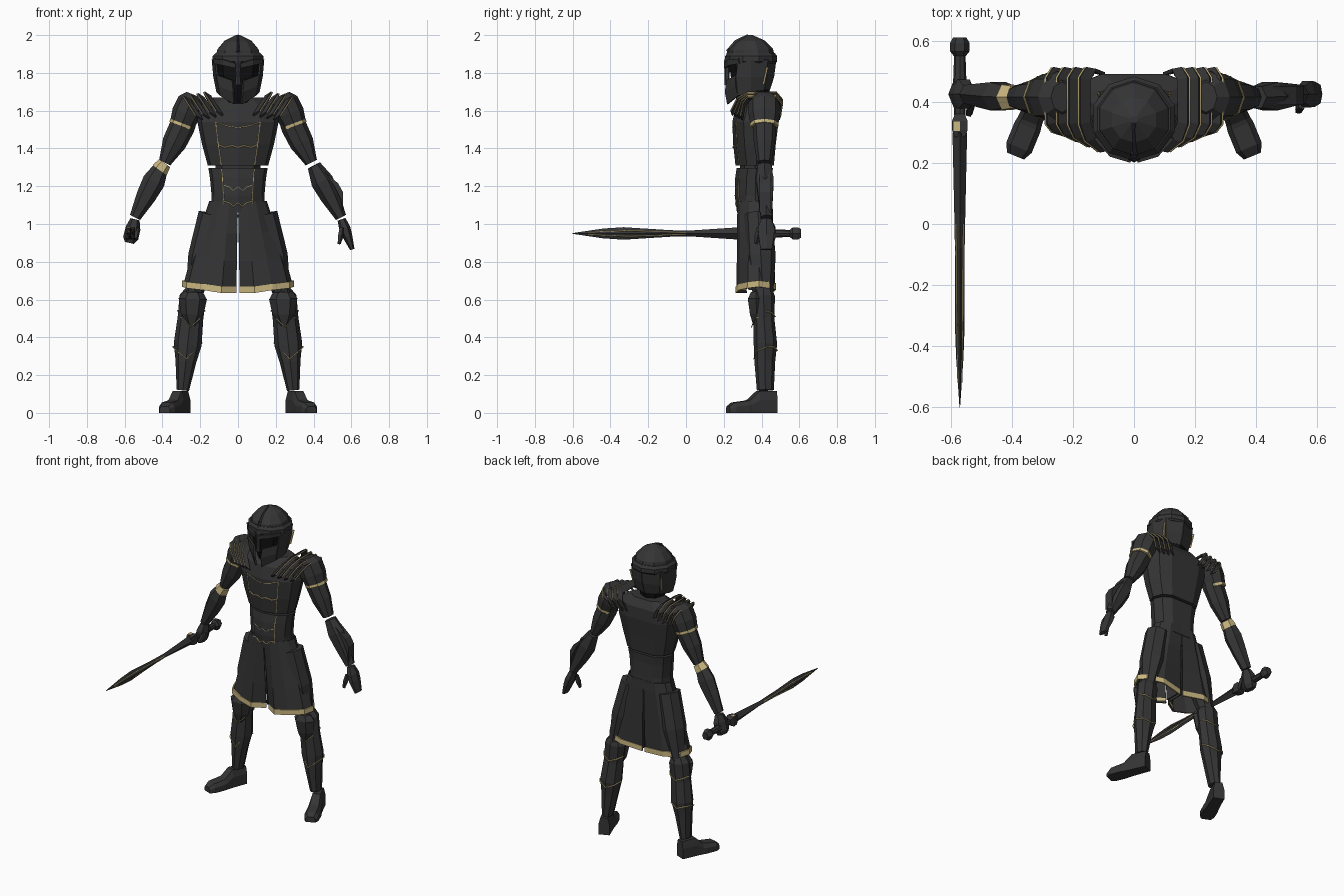
import bpy, bmesh, math
from mathutils import Vector as V


def material(name, c):
    m = bpy.data.materials.new(name)
    m.diffuse_color = (*c, 1)
    return m


DARK = material("dark_steel", (0.035, 0.035, 0.036))
GOLD = material("gold", (0.6, 0.48, 0.22))
BLACK = material("black", (0.006, 0.006, 0.006))


def finish(ob, mat, mirror, thick=0):
    bpy.context.collection.objects.link(ob)
    ob.data.materials.append(mat)
    if thick:
        s = ob.modifiers.new("Solidify", 'SOLIDIFY')
        s.thickness, s.offset = thick, 0
    if mirror:
        ob.modifiers.new("Mirror", 'MIRROR')
    return ob


def skin(name, rows, mat=DARK, closed=True, caps=True, mirror=False, thick=0):
    """Bridge rows of points with flat faces."""
    bm = bmesh.new()
    vs = [[bm.verts.new(p) for p in r] for r in rows]
    n = len(rows[0])
    for a, b in zip(vs, vs[1:]):
        for j in range(n if closed else n - 1):
            k = (j + 1) % n
            bm.faces.new((a[j], a[k], b[k], b[j]))
    if caps:
        bm.faces.new(vs[0])
        bm.faces.new(vs[-1])
    bmesh.ops.recalc_face_normals(bm, faces=bm.faces)
    me = bpy.data.meshes.new(name)
    bm.to_mesh(me)
    bm.free()
    return finish(bpy.data.objects.new(name, me), mat, mirror, thick)


def limb(name, a, b, secs, n=8, mat=DARK, mirror=False, rot=0):
    """Faceted loft from a to b; secs = (t, width, depth, width shift, depth shift)."""
    a, b = V(a), V(b)
    ax = (b - a).normalized()
    w = ax.cross(V((0, 1, 0)) if abs(ax.y) < 0.9 else V((0, 0, 1))).normalized()
    v = w.cross(ax)
    rows = []
    for s in secs:
        t, rw, rd, ow, od = (*s, 0, 0)[:5]
        angs = [rot + math.tau * i / n for i in range(n)]
        rows.append([a.lerp(b, t) + w * (ow + rw * math.cos(q)) + v * (od + rd * math.sin(q)) for q in angs])
    return skin(name, rows, mat, mirror=mirror)


def trim(name, pts, r=0.004, mirror=True):
    cu = bpy.data.curves.new(name, 'CURVE')
    cu.dimensions = '3D'
    cu.bevel_depth, cu.bevel_resolution = r, 0
    sp = cu.splines.new('POLY')
    sp.points.add(len(pts) - 1)
    for p, q in zip(sp.points, pts):
        p.co = (*q, 1)
    return finish(bpy.data.objects.new(name, cu), GOLD, mirror)


def half_ring(z, w, f, b):
    """Half of a torso outline, front centre to back centre."""
    m = (f + b) / 2
    return [(0, f, z), (.55 * w, f + .02, z), (.9 * w, f + .06, z), (w, m + .01, z),
            (.85 * w, b - .03, z), (.5 * w, b, z), (0, b, z)]


# torso
chest = [(1.31, .16, .262, .465), (1.42, .19, .25, .475), (1.54, .215, .245, .49),
         (1.62, .21, .265, .49), (1.67, .13, .31, .46)]
skin("chest_plate", [half_ring(*c) for c in chest], closed=False, mirror=True)
belly = [(1.06, .145, .27, .46), (1.15, .14, .258, .455), (1.24, .148, .26, .455), (1.297, .157, .268, .46)]
skin("abdomen", [half_ring(*c) for c in belly], closed=False, mirror=True)
limb("waist_core", (0, .365, 1.32), (0, .365, 1.28), [(0, .12, .08), (1, .12, .08)])
trim("chest_line", [(0, .248, 1.405), (.03, .254, 1.415), (.07, .264, 1.405), (.105, .271, 1.42)])
trim("pectoral_line", [(0, .245, 1.51), (.06, .256, 1.52), (.118, .264, 1.54)], .002)
for z in (1.185, 1.1):
    trim("belly_line", [(0, .262, z + .012), (.025, .268, z - .008), (.045, .273, z + .012), (.072, .28, z + .018)])
trim("chest_side_line", [(.088, .282, 1.31), (.104, .27, 1.42), (.118, .265, 1.54)], .003)
trim("belly_side_line", [(.08, .289, 1.07), (.077, .278, 1.15), (.081, .28, 1.24), (.086, .288, 1.29)], .003)


# split skirt with hem
def skirt_row(t, lift=0, grow=0):
    w = .15 + .14 * min(1, t * 1.05) + grow
    z = 1.12 - t * .46 + lift
    f, b, d = .275 - .005 * t - grow, .455 + .015 * t + grow, .025 * t
    g = .002 + .008 * t
    return [(g, f + .05 * t, z - d), (.3 * w, f, z - d), (.62 * w, f + .015, z - .4 * d), (.92 * w, f + .06, z),
            (w, .385, z + .3 * d), (.9 * w, b - .035, z), (.55 * w, b, z - .3 * d), (g, b - .02 * t, z - d)]


skin("skirt", [skirt_row(t) for t in (0, .35, .65, 1)], closed=False, caps=False, mirror=True, thick=.006)
skin("skirt_hem", [skirt_row(1, l, .003) for l in (.034, 0)], GOLD, closed=False, caps=False, mirror=True, thick=.008)
skin("inner_pleat", [[(.004, .3, 1.05), (.004, .44, 1.05)], [(.012, .33, .65), (.012, .44, .65)]],
     closed=False, caps=False, mirror=True, thick=.006)

# legs, greaves, knees and feet
limb("thigh", (.13, .38, 1.05), (.24, .41, .6), [(0, .08, .075), (.5, .08, .08), (1, .04, .05)], mirror=True)
limb("greave", (.235, .41, .66), (.292, .42, .12),
     [(0, .04, .045), (.08, .07, .06), (.3, .068, .055), (.55, .074, .062, 0, .005), (.72, .055, .055), (1, .033, .045)],
     mirror=True)
limb("knee_plate", (.238, .37, .64), (.245, .375, .46), [(0, .05, .03), (.2, .075, .05), (.65, .06, .04), (1, .02, .02)],
     n=6, mirror=True)
trim("knee_line", [(.315, .42, .52), (.295, .365, .5), (.25, .347, .455), (.2, .365, .5)], .003)
trim("shin_line", [(.345, .43, .35), (.325, .376, .33), (.273, .359, .285), (.225, .38, .34)], .003)
trim("calf_line", [(.19, .425, .37), (.215, .464, .35), (.266, .483, .33), (.32, .464, .35), (.345, .43, .35)], .004)
trim("upper_calf_line", [(.175, .42, .54), (.2, .455, .53), (.247, .472, .51), (.295, .455, .53), (.32, .42, .54)], .004)
d, s = V((.38, -.925, 0)), V((.925, .38, 0))
foot = [(0, .035, .115), (.1, .038, .115), (.15, .042, .07), (.165, .045, .065), (.24, .045, .055), (.27, .03, .035)]
skin("foot", [[V((.285, .472, 0)) + d * l + s * (k * w) + V((0, 0, z)) for k, z in
               ((-1, 0), (1, 0), (1, h * .6), (.65, h), (-.65, h), (-1, h * .6))] for l, w, h in foot], mirror=True)

# arms
limb("upper_arm", (.245, .415, 1.62), (.388, .415, 1.325),
     [(0, .05, .06), (.35, .068, .062), (.65, .064, .056), (1, .033, .038)], mirror=True)
limb("forearm", (.402, .415, 1.31), (.545, .425, 1.035),
     [(0, .036, .04), (.3, .06, .053), (.6, .052, .045), (1, .03, .034)], n=6, mirror=True)
skin("forearm_fin", [[(.455, y, 1.28), (.53, y, 1.215), (.555, y, 1.17), (.556, y, 1.06), (.545, y, 1.13), (.51, y, 1.2)]
                     for y in (.39, .45)])
limb("elbow_cuff", (-.388, .415, 1.322), (-.415, .415, 1.285), [(0, .036, .042), (1, .046, .048)], n=6, mat=GOLD)
limb("left_palm", (.548, .425, 1.025), (.605, .425, .865),
     [(0, .022, .03), (.3, .03, .05), (.55, .026, .048), (1, .012, .035)], n=6)
limb("left_thumb", (.55, .39, .98), (.535, .37, .895), [(0, .014, .016), (.5, .016, .018), (1, .009, .01)], n=5)
limb("right_fist", (-.545, .425, 1.025), (-.575, .425, .9),
     [(0, .025, .03), (.35, .038, .055), (.8, .04, .055), (1, .025, .045)], n=6)
limb("right_thumb", (-.53, .4, .975), (-.54, .36, .92), [(0, .014, .014), (1, .012, .012)], n=5)

# layered shoulder guards
limb("pauldron", (.235, .415, 1.685), (.3, .415, 1.52),
     [(0, .04, .05), (.2, .07, .085), (.6, .077, .085), (1, .064, .072)], mirror=True)
limb("pauldron_trim", (.295, .415, 1.533), (.301, .415, 1.517), [(0, .068, .076), (1, .067, .075)], mat=GOLD, mirror=True)
for i in range(4):
    x, z = .145 + .036 * i, 1.675 - .008 * i
    arch = [(x - .065, .245 + .017 * i, z - .1), (x - .02, .28 + .01 * i, z - .03), (x, .335, z),
            (x, .47, z), (x - .02, .502, z - .04), (x - .05, .49, z - .1)]
    outer = [(p[0] + .034, p[1] + (-.008 if p[1] < .4 else .008), p[2] + .022) for p in arch]
    skin("shoulder_lame", [arch, outer], closed=False, caps=False, mirror=True, thick=.012)
    trim("lame_edge", [(p[0] + .003, p[1], p[2]) for p in outer], .0035)

# helmet
limb("helmet_crown", (0, .34, 2.0), (0, .345, 1.86),
     [(0, .012, .012), (.22, .075, .075), (.55, .115, .118), (1, .13, .13)], n=10, rot=math.pi / 10)
limb("helmet_brow", (0, .345, 1.905), (0, .345, 1.85), [(0, .125, .125), (.3, .141, .138), (.8, .141, .138), (1, .128, .128)],
     n=10, rot=math.pi / 10)
limb("dark_face", (0, .345, 1.86), (0, .35, 1.62), [(0, .118, .118), (.5, .1, .105), (.8, .075, .085), (1, .06, .06)], mat=BLACK)
skin("helmet_shell", [
    [(.118, .275, 1.87), (.134, .345, 1.87), (.105, .43, 1.87), (0, .474, 1.87)],
    [(.11, .265, 1.78), (.126, .345, 1.78), (.1, .425, 1.78), (0, .462, 1.78)],
    [(.09, .275, 1.68), (.11, .345, 1.7), (.085, .41, 1.71), (0, .44, 1.71)]],
    closed=False, caps=False, mirror=True, thick=.01)
skin("cheek_plate", [[(.028, .218, 1.76), (.112, .268, 1.79)], [(.022, .21, 1.7), (.1, .268, 1.73)],
                     [(.02, .222, 1.635), (.09, .278, 1.68)]], closed=False, caps=False, mirror=True, thick=.012)
limb("nose_guard", (0, .218, 1.93), (0, .217, 1.735), [(0, .012, .014, 0, .02), (.35, .02, .016), (.7, .012, .014), (1, .018, .012)],
     n=6, rot=math.pi / 6)
skin("eyebrow", [[(.01, .206, 1.85), (.075, .225, 1.87), (.125, .28, 1.875)],
                 [(.01, .208, 1.825), (.075, .23, 1.84), (.125, .285, 1.85)]],
     closed=False, caps=False, mirror=True, thick=.012)
limb("crest_ridge", (0, .22, 1.91), (0, .33, 2.0), [(0, .01, .012), (.5, .012, .024), (1, .006, .006)], n=4)
trim("helmet_side_line", [(.105, .41, 1.74), (.117, .43, 1.83)], .006)

# sword
limb("blade", (-.57, .3, .95), (-.57, -.6, .95),
     [(0, .024, .034), (.3, .018, .016), (.42, .016, .017), (.7, .016, .033), (.82, .012, .026), (1, .001, .002)], n=4)
for sx in (-1, 1):
    for sz in (-1, 1):
        trim("blade_line", [(-.57 + sx * .012, 0, .95 + sz * .004), (-.57 + sx * .010, -.3, .95 + sz * .015),
                            (-.57 + sx * .005, -.52, .95 + sz * .005)], .003, False)
limb("sword_guard", (-.57, .36, .95), (-.57, .285, .95), [(0, .022, .026), (.3, .036, .045), (.7, .036, .042), (1, .024, .034)],
     n=4, rot=math.pi / 4)
limb("guard_jewel", (-.58, .335, .975), (-.58, .305, .975), [(0, .014, .012), (1, .014, .012)], n=4, mat=GOLD, rot=math.pi / 4)
limb("grip", (-.57, .57, .95), (-.57, .35, .95), [(0, .018, .018), (.5, .022, .022), (1, .018, .018)])
limb("pommel", (-.57, .61, .95), (-.57, .55, .95), [(0, .022, .026), (.3, .032, .037), (.75, .032, .037), (1, .02, .022)], n=6)
